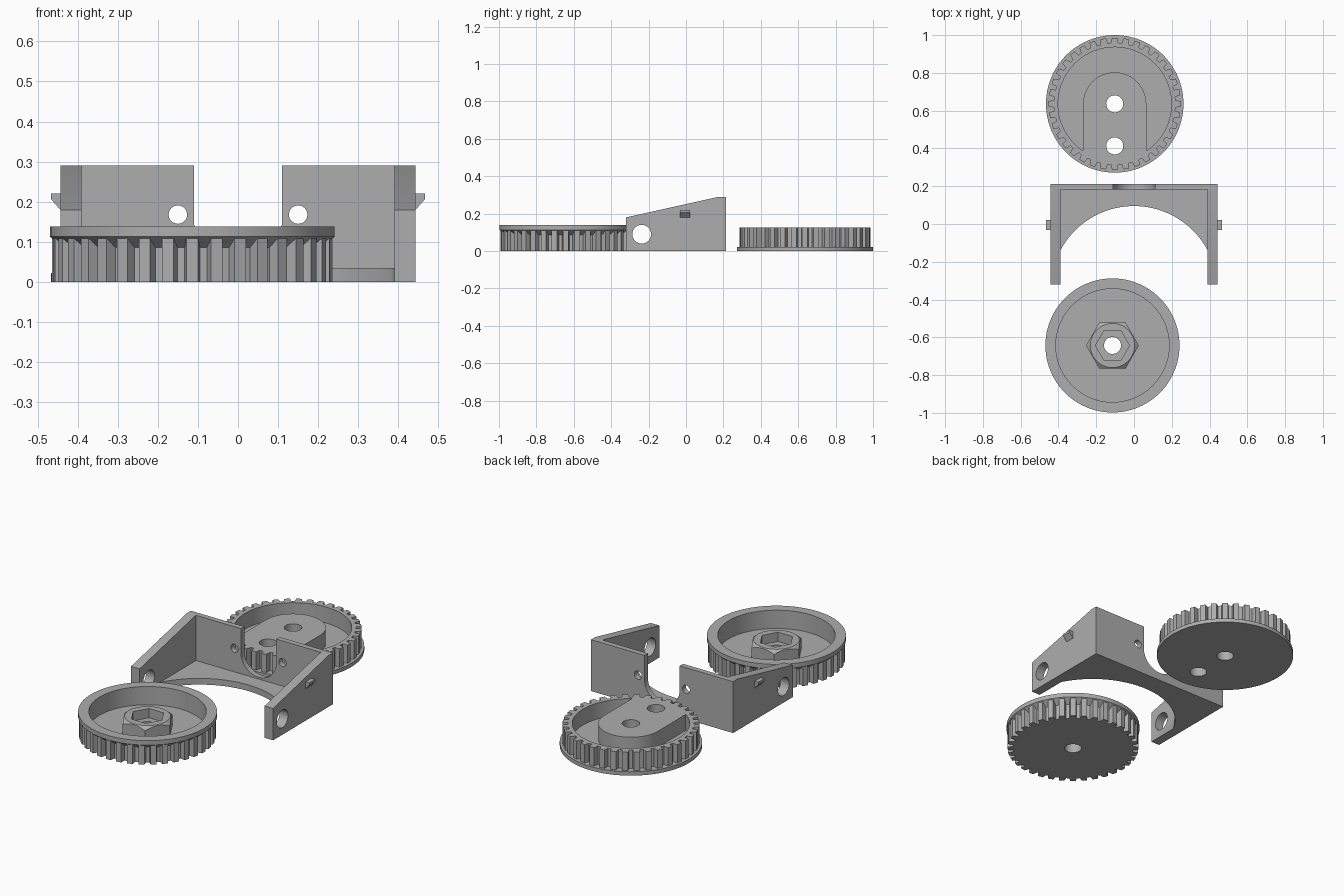
import bpy
import bmesh
from math import pi, cos, sin, sqrt, asin
from mathutils import Vector

if "Cube" in bpy.data.objects:
    bpy.data.objects.remove(bpy.data.objects["Cube"])

grey = bpy.data.materials.new("plain grey")
grey.use_nodes = True
GREY = (0.42, 0.42, 0.42, 1)
grey.diffuse_color = GREY
grey.node_tree.nodes["Principled BSDF"].inputs["Base Color"].default_value = GREY


def ring(r, n=96, cx=0, cy=0, start=0, end=2 * pi):
    """Points around a circle, or along an arc with both ends included."""
    full = end - start > 6.28
    steps = n if full else n - 1
    return [(cx + r * cos(start + (end - start) * i / steps),
             cy + r * sin(start + (end - start) * i / steps)) for i in range(n)]


def loft(name, layers, axis="z"):
    """Solid through (outline, height) layers stacked along an axis."""
    place = {"x": lambda a, b, h: (h, a, b),
             "y": lambda a, b, h: (a, h, b),
             "z": lambda a, b, h: (a, b, h)}[axis]
    bm = bmesh.new()
    loops = [[bm.verts.new(place(a, b, h)) for a, b in pts] for pts, h in layers]
    n = len(loops[0])
    for low, high in zip(loops, loops[1:]):
        for i in range(n):
            j = (i + 1) % n
            bm.faces.new((low[i], low[j], high[j], high[i]))
    bm.faces.new(loops[0])
    bm.faces.new(loops[-1])
    bmesh.ops.recalc_face_normals(bm, faces=bm.faces)
    mesh = bpy.data.meshes.new(name)
    bm.to_mesh(mesh)
    bm.free()
    mesh.materials.append(grey)
    obj = bpy.data.objects.new(name, mesh)
    bpy.context.collection.objects.link(obj)
    return obj


def prism(name, pts, lo, hi, axis="z"):
    return loft(name, [(pts, lo), (pts, hi)], axis)


def combine(obj, tool, operation):
    """Apply a boolean and discard the tool."""
    bpy.context.view_layer.objects.active = obj
    mod = obj.modifiers.new("boolean", "BOOLEAN")
    mod.operation = operation
    mod.solver = "EXACT"
    mod.object = tool
    bpy.ops.object.modifier_apply(modifier=mod.name)
    bpy.data.objects.remove(tool)


def cut(obj, pts, lo, hi, axis="z"):
    combine(obj, prism("cutter", pts, lo, hi, axis), "DIFFERENCE")


def finish(obj, location=(0, 0, 0)):
    obj.location = Vector(location)
    bpy.ops.object.select_all(action="DESELECT")
    obj.select_set(True)
    bpy.context.view_layer.objects.active = obj
    bpy.ops.object.shade_smooth_by_angle(angle=pi / 6)


def rect(x0, x1, y0, y1):
    return [(x0, y0), (x1, y0), (x1, y1), (x0, y1)]


TEETH, TIP, ROOT = 36, 0.35, 0.322


def toothed_outline():
    pts = []
    for i in range(TEETH):
        for frac, r in ((-0.24, TIP), (0.24, TIP), (0.34, ROOT), (0.66, ROOT)):
            a = 2 * pi * (i + frac) / TEETH - pi / 2
            pts.append((r * cos(a), r * sin(a)))
    return pts


# Bracket: wedge-sided block hollowed to a floor, back wall and two arms
W, INNER, BACK = 0.443, 0.39, 0.213
bracket = prism("bracket", [(-0.32, 0), (BACK, 0), (BACK, 0.29), (0.175, 0.29),
                            (-0.32, 0.18)], -W, W, "x")
cut(bracket, rect(-INNER, INNER, -0.5, 0.183), 0.035, 0.5)

# Curved cutout in the floor
R = 0.441
half = asin(INNER / R)
arc = ring(R, 48, 0, 0.095 - R, pi / 2 - half, pi / 2 + half)
cut(bracket, arc + [(-INNER, -0.5), (INNER, -0.5)], -0.1, 0.1)

# Round-bottomed notch and screw holes in the back wall
notch = ring(0.11, 32, 0, 0.155, pi, 2 * pi)
cut(bracket, notch + [(0.11, 0.4), (-0.11, 0.4)], 0.1, 0.3, "y")
for side in (-1, 1):
    cut(bracket, ring(0.023, 32, side * 0.15, 0.168), 0.1, 0.3, "y")

# Axle hole through both arms
cut(bracket, ring(0.05, 48, -0.237, 0.09), -1, 1, "x")
finish(bracket)

# Catch on the outside of each arm
for side, label in ((1, "left"), (-1, "right")):
    catch = [(W - 0.01, 0.18), (W, 0.18), (0.467, 0.207), (0.467, 0.22), (W - 0.01, 0.22)]
    finish(prism(label + "_catch", [(side * x, z) for x, z in catch],
                 -0.032, 0.022, "y"))

# Front pulley: toothed drum, flange with sloped underside, hollow cup
front = prism("front_pulley", toothed_outline(), 0, 0.125)
flange = loft("flange", [(ring(0.315), 0.08), (ring(0.355), 0.113), (ring(0.355), 0.138)])
combine(front, flange, "UNION")
cut(front, ring(0.30), 0.035, 0.3)

# Chamfered hexagonal boss with a hexagonal pocket and a bore
boss = prism("boss", ring(0.14, 6), 0.025, 0.112)
cone = loft("cone", [(ring(0.205), 0.0), (ring(0.205), 0.04), (ring(0.117), 0.112),
                     (ring(0.107), 0.12)])
combine(boss, cone, "INTERSECT")
combine(front, boss, "UNION")
cut(front, ring(0.09, 6), 0.06, 0.3)
cut(front, ring(0.045, 48), -0.1, 0.3)
finish(front, (-0.114, -0.643, 0))

# Rear pulley: flange at the base, toothed rim, hollow cup
rear = prism("rear_pulley", toothed_outline(), 0.01, 0.125)
combine(rear, prism("flange", ring(0.364), 0, 0.022), "UNION")

# Cup leaves an arched pad that runs into the rim
cup = prism("cup", ring(0.30), 0.035, 0.3)
pad = ring(0.167, 48, 0, 0, 0, pi) + [(-0.167, -0.5), (0.167, -0.5)]
cut(cup, pad, -0.1, 0.5)
combine(rear, cup, "DIFFERENCE")

# Bore and crank hole
for y in (0, -0.223):
    cut(rear, ring(0.045, 48, 0, y), -0.1, 0.3)
finish(rear, (-0.102, 0.636, 0))
